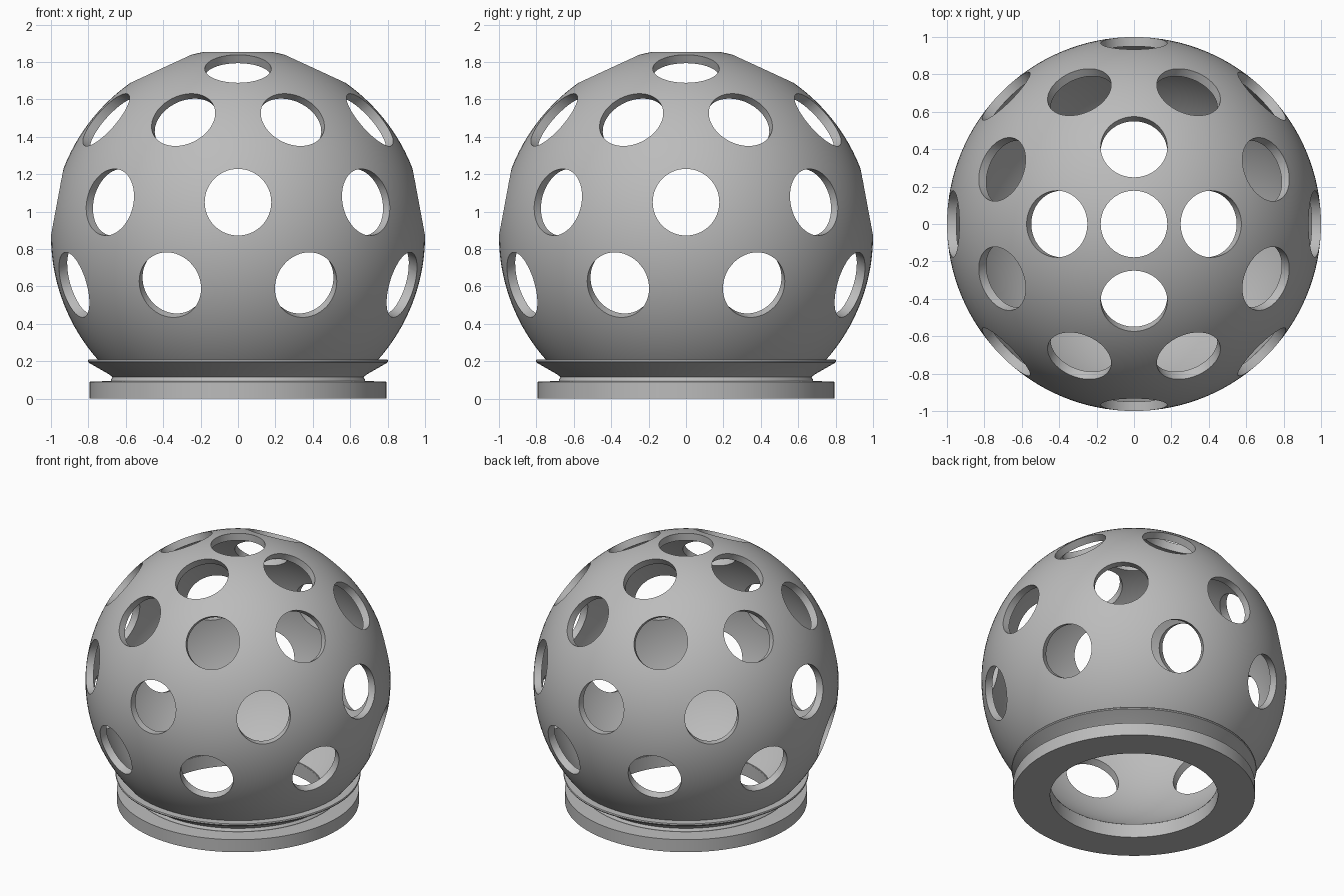
import bpy, bmesh
from math import sin, cos, pi, radians, asin
from mathutils import Matrix, Vector

if "Cube" in bpy.data.objects:
    bpy.data.objects.remove(bpy.data.objects["Cube"], do_unlink=True)

CENTER_Z = 0.87      # centre of the globe
OUTER, INNER = 1.0, 0.95
HOLE_Z = 1.05        # point all the holes radiate from
HOLE_R = 0.178

grey = bpy.data.materials.new("plain grey")
grey.use_nodes = True
grey.diffuse_color = (0.5, 0.5, 0.5, 1)
grey.node_tree.nodes["Principled BSDF"].inputs["Base Color"].default_value = (0.5, 0.5, 0.5, 1)


def add_object(name, bm):
    bmesh.ops.recalc_face_normals(bm, faces=bm.faces)
    mesh = bpy.data.meshes.new(name)
    bm.to_mesh(mesh)
    bm.free()
    mesh.materials.append(grey)
    obj = bpy.data.objects.new(name, mesh)
    bpy.context.collection.objects.link(obj)
    return obj


def lathe(name, profile, closed=True, steps=128):
    """Spin an (r, z) profile around the z axis."""
    bm = bmesh.new()
    verts = [bm.verts.new((r, 0, z)) for r, z in profile]
    edges = [bm.edges.new(pair) for pair in zip(verts, verts[1:])]
    if closed:
        edges.append(bm.edges.new((verts[-1], verts[0])))
    bmesh.ops.spin(bm, geom=verts + edges, cent=(0, 0, 0), axis=(0, 0, 1),
                   angle=2 * pi, steps=steps)
    bmesh.ops.remove_doubles(bm, verts=bm.verts, dist=1e-5)
    return add_object(name, bm)


def arc(radius, z_low, count=56):
    """Points on the globe from height z_low up to the pole."""
    start = asin((z_low - CENTER_Z) / radius)
    angles = [start + (pi / 2 - start) * i / count for i in range(count + 1)]
    pts = [(radius * cos(a), CENTER_Z + radius * sin(a)) for a in angles]
    pts[-1] = (0, CENTER_Z + radius)
    return pts


def smooth(obj):
    bpy.ops.object.select_all(action="DESELECT")
    obj.select_set(True)
    bpy.context.view_layer.objects.active = obj
    bpy.ops.object.shade_smooth_by_angle(angle=radians(30))


# Hollow globe, open at the bottom
globe = lathe("globe_shell", arc(OUTER, 0.085) + arc(INNER, 0.095)[::-1])

# Hole cutters: rows of (elevation, count, azimuth offset)
rows = [(-25, 8, 22.5), (0, 8, 0), (30, 8, 22.5), (60, 4, 0), (90, 1, 0)]
bm = bmesh.new()
for elevation, count, offset in rows:
    for i in range(count):
        az, el = radians(offset + 360 * i / count), radians(elevation)
        axis = Vector((cos(el) * cos(az), cos(el) * sin(az), sin(el)))
        place = Matrix.Translation(Vector((0, 0, HOLE_Z)) + axis * 0.975)
        turn = axis.to_track_quat("Z", "Y").to_matrix().to_4x4()
        bmesh.ops.create_cone(bm, cap_ends=True, segments=64, radius1=HOLE_R,
                              radius2=HOLE_R, depth=0.55, matrix=place @ turn)
cutter = add_object("hole_cutters", bm)
cutter.hide_render = True

cut = globe.modifiers.new("holes", "BOOLEAN")
cut.operation = "DIFFERENCE"
cut.solver = "EXACT"
cut.object = cutter
bpy.context.view_layer.objects.active = globe
bpy.ops.object.modifier_apply(modifier=cut.name)
bpy.data.objects.remove(cutter, do_unlink=True)
smooth(globe)

# Flared collar around the foot of the globe
smooth(lathe("flared_collar", [(0.61, 0.08), (0.68, 0.08), (0.68, 0.1), (0.67, 0.115),
                               (0.69, 0.13), (0.8, 0.193), (0.803, 0.2), (0.8, 0.208),
                               (0.7, 0.208)]))

# Flat base ring
smooth(lathe("base_ring", [(0.55, 0), (0.793, 0), (0.793, 0.09), (0.55, 0.1)]))
